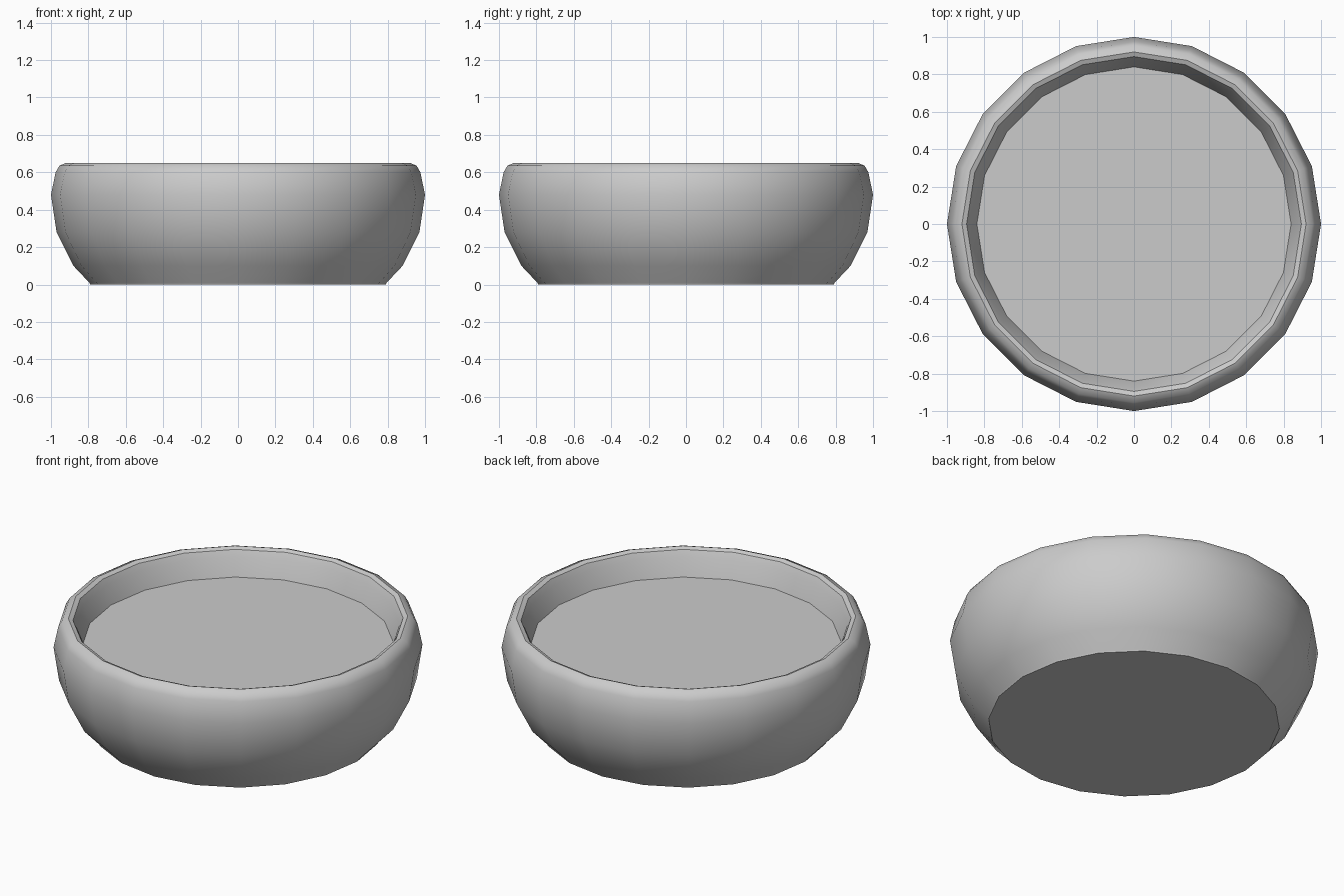
import bpy, bmesh, math

cube = bpy.data.objects.get("Cube")
if cube:
    bpy.data.objects.remove(cube, do_unlink=True)

SIDES = 20

# Plain light grey
grey = bpy.data.materials.new("light grey")
grey.use_nodes = True
colour = (0.6, 0.6, 0.6, 1)
grey.diffuse_color = colour
grey.node_tree.nodes["Principled BSDF"].inputs["Base Color"].default_value = colour

# Radius and height: outer wall, rounded rim, inner wall
profile = [(0.79, 0), (0.795, 0.01), (0.88, 0.1), (0.97, 0.28), (1.0, 0.48),
           (0.975, 0.6), (0.955, 0.635), (0.92, 0.65), (0.895, 0.64),
           (0.877, 0.605), (0.84, 0.5)]

bm = bmesh.new()
rings = []
for r, z in profile:
    rings.append([bm.verts.new((r * math.cos(a), r * math.sin(a), z))
                  for a in (math.tau * i / SIDES for i in range(SIDES))])

# Walls between neighbouring rings
for low, high in zip(rings, rings[1:]):
    for i in range(SIDES):
        j = (i + 1) % SIDES
        bm.faces.new((low[i], low[j], high[j], high[i]))

# Flat base and flat inner floor
bm.faces.new(rings[0][::-1])
bm.faces.new(rings[-1])
bmesh.ops.recalc_face_normals(bm, faces=bm.faces)

mesh = bpy.data.meshes.new("bowl")
bm.to_mesh(mesh)
bm.free()
mesh.materials.append(grey)
bowl = bpy.data.objects.new("bowl", mesh)
bpy.context.collection.objects.link(bowl)

# Smooth walls with crisp base and floor edges
bpy.ops.object.select_all(action="DESELECT")
bowl.select_set(True)
bpy.context.view_layer.objects.active = bowl
bpy.ops.object.shade_smooth_by_angle(angle=math.radians(40))
